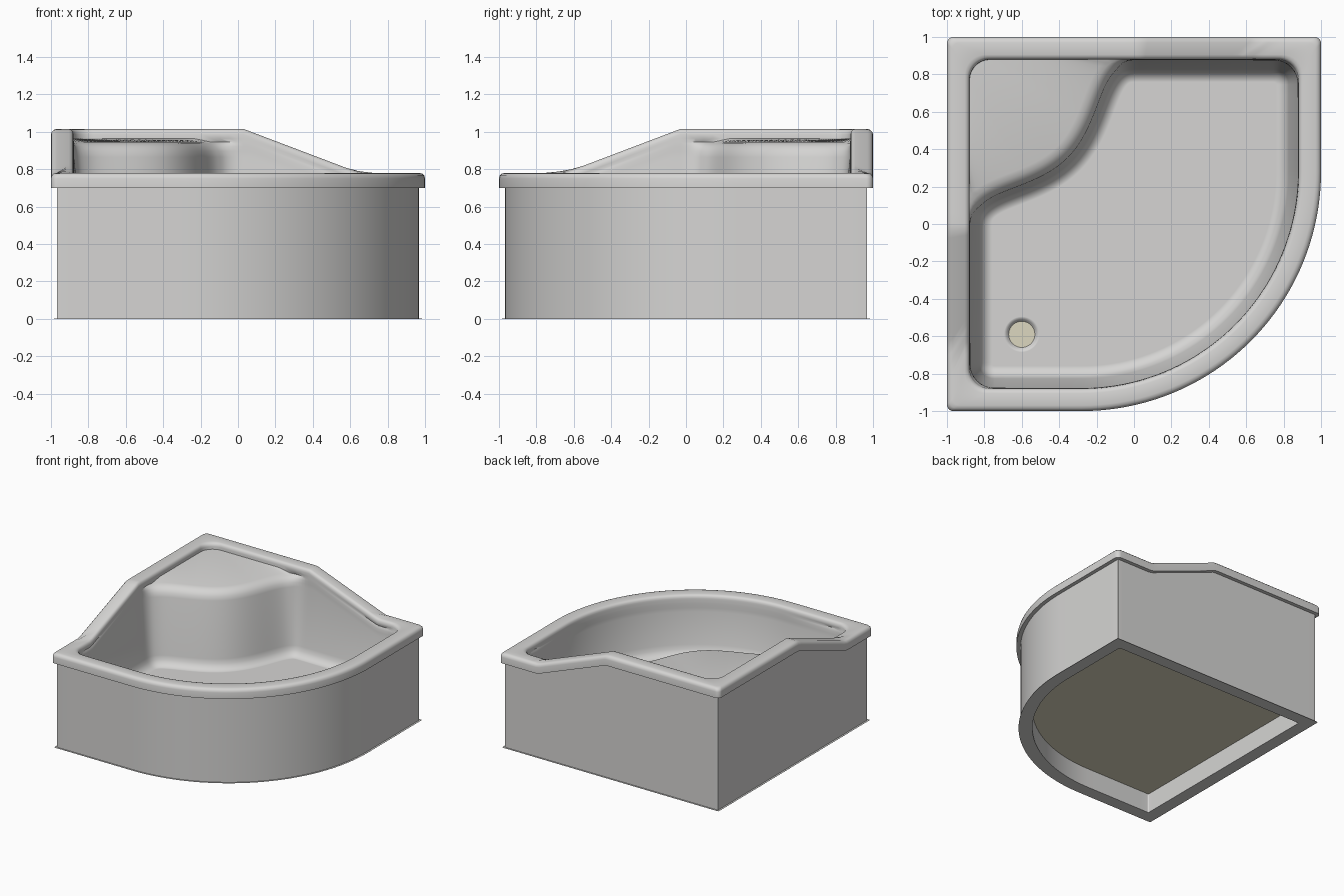
import bpy, bmesh
from math import sin, cos, radians, tau
from mathutils import Vector

cube = bpy.data.objects.get("Cube")
if cube:
    bpy.data.objects.remove(cube)


def material(name, colour):
    m = bpy.data.materials.new(name)
    m.use_nodes = True
    m.diffuse_color = (*colour, 1)
    m.node_tree.nodes["Principled BSDF"].inputs["Base Color"].default_value = (*colour, 1)
    return m


grey = material("light_grey_acrylic", (0.67, 0.665, 0.655))
tan = material("pale_tan", (0.72, 0.685, 0.53))


# Plan-curve helpers; every segment leaves out its last point
def arc(cx, cy, r, a0, a1, n):
    angles = [radians(a0 + (a1 - a0) * i / n) for i in range(n)]
    return [Vector((cx + r * cos(a), cy + r * sin(a))) for a in angles]


def line(x0, y0, x1, y1, n):
    return [Vector((x0, y0)).lerp(Vector((x1, y1)), i / n) for i in range(n)]


def bezier(a, b, c, d, n):
    a, b, c, d = map(Vector, (a, b, c, d))
    ts = [i / n for i in range(n)]
    return [a * (1 - t)**3 + b * 3 * t * (1 - t)**2 + c * 3 * t * t * (1 - t) + d * t**3
            for t in ts]


def outline(d, r, seat=False):
    """Quadrant plan moved inwards by d, with corner radius r, mirrored on its diagonal."""
    e = 1 - d
    if seat:
        half = bezier((-0.37, 0.37), (-0.18, 0.56), (-0.22, e), (0, e), 24)
    else:
        half = arc(r - e, e - r, r, 135, 90, 8) + line(r - e, e, 0, e, 16)
    half += line(0, e, e - r, e, 26)
    half += arc(e - r, e - r, r, 90, 0, 8)
    half += line(e, e - r, e, 0.28, 8)
    half += arc(-0.28, 0.28, 1.28 - d, 0, -45, 20)
    middle = Vector((-0.28, 0.28)) + Vector((1, -1)).normalized() * (1.28 - d)
    return half + [middle] + [Vector((-p.y, -p.x)) for p in reversed(half[1:])]


def inset(loop, distances):
    result = []
    for i, (p, d) in enumerate(zip(loop, distances)):
        t = (loop[(i + 1) % len(loop)] - loop[i - 1]).normalized()
        result.append(p + Vector((t.y, -t.x)) * d)
    return result


def rim_height(p):
    """High around the seat corner, sloping down on both straight sides."""
    if p.x > 0 > p.y:
        return 0.78
    f = (max(p.x, -p.y) - 0.03) / 0.62
    return 1.015 - 0.235 * min(max(f, 0), 1)


def finish(name, bm, mat):
    bmesh.ops.recalc_face_normals(bm, faces=bm.faces[:])
    mesh = bpy.data.meshes.new(name)
    bm.to_mesh(mesh)
    bm.free()
    mesh.materials.append(mat)
    ob = bpy.data.objects.new(name, mesh)
    bpy.context.collection.objects.link(ob)
    bpy.ops.object.select_all(action="DESELECT")
    ob.select_set(True)
    bpy.context.view_layer.objects.active = ob
    return ob


def add_loop(bm, points):
    return [bm.verts.new(p) for p in points]


def bridge(bm, a, b):
    for i in range(len(a)):
        j = (i + 1) % len(a)
        bm.faces.new((a[i], a[j], b[j], b[i]))


def flat(loop, z):
    return [(p.x, p.y, z) for p in loop]


def raised(loop, dz, cap=9):
    return [(p.x, p.y, min(rim_height(p) + dz, cap)) for p in loop]


def circle(r, z):
    return [(DRAIN[0] + r * cos(tau * i / 40), DRAIN[1] + r * sin(tau * i / 40), z)
            for i in range(40)]


DRAIN = (-0.6, -0.59)
FLOOR = 0.32

# Skirt with its thin foot flange
sections = [flat(outline(0.12, 0.01), 0.16), flat(outline(0.12, 0.01), 0),
            flat(outline(0.016, 0.01), 0), flat(outline(0.016, 0.01), 0.001),
            flat(outline(0.031, 0.005), 0.001), raised(outline(0.031, 0.005), -0.08)]

# Rounded rim: inward offset and drop below the rim height
for d, drop in ((0, 0.08), (0, 0.03), (0.004, 0.015), (0.015, 0.004), (0.03, 0)):
    sections.append(raised(outline(d, 0.035), -drop))
for d, drop in ((0.095, 0), (0.108, 0.004), (0.117, 0.014), (0.12, 0.028)):
    sections.append(raised(outline(d, 0.11), -drop))

# Corner seat and its rolled edge, which fades out where the seat ends
opening = outline(0.121, 0.11)
sections.append(raised(opening, -0.04, 0.965))
basin = outline(0.123, 0.13, seat=True)
seat_share = [min((p - q).length / 0.15, 1) for p, q in zip(basin, opening)]
for d, drop in ((-0.06, 0), (-0.03, 0.008), (-0.005, 0.024), (0.012, 0.048), (0.022, 0.08)):
    moved = inset(basin, [d * w for w in seat_share])
    sections.append([(q.x, q.y, min(rim_height(p) - 0.055, 0.945) - drop)
                     for p, q in zip(basin, moved)])

# Basin wall curving into the floor
for d, rise in ((0.05, 0.08), (0.058, 0.045), (0.077, 0.016), (0.105, 0), (0.118, 0)):
    sections.append(flat(inset(basin, [d] * len(basin)), FLOOR + rise))

bm = bmesh.new()
loops = [add_loop(bm, s) for s in sections]
for a, b in zip(loops, loops[1:]):
    bridge(bm, a, b)

# Drain recess and flat floor around it
rings = [add_loop(bm, circle(r, FLOOR - drop))
         for r, drop in ((0.095, 0), (0.09, 0), (0.08, 0.008), (0.07, 0.02))]
for a, b in zip(rings, rings[1:]):
    bridge(bm, a, b)
edges = []
for loop in (loops[-1], rings[0]):
    edges += [bm.edges.get((loop[i - 1], loop[i])) for i in range(len(loop))]
bmesh.ops.triangle_fill(bm, use_beauty=True, edges=edges, normal=(0, 0, 1))
finish("shower_tray", bm, grey)
bpy.ops.object.shade_smooth_by_angle(angle=radians(40))

# Drain cover
bm = bmesh.new()
bm.faces.new(add_loop(bm, circle(0.07, FLOOR - 0.02)))
cover = finish("drain_cover", bm, tan)
if cover.data.polygons[0].normal.z < 0:
    cover.data.flip_normals()

# Panel closing the underside
bm = bmesh.new()
bm.faces.new(add_loop(bm, flat(outline(0.12, 0.01), 0.16)))
panel = finish("underside_panel", bm, tan)
if panel.data.polygons[0].normal.z > 0:
    panel.data.flip_normals()
